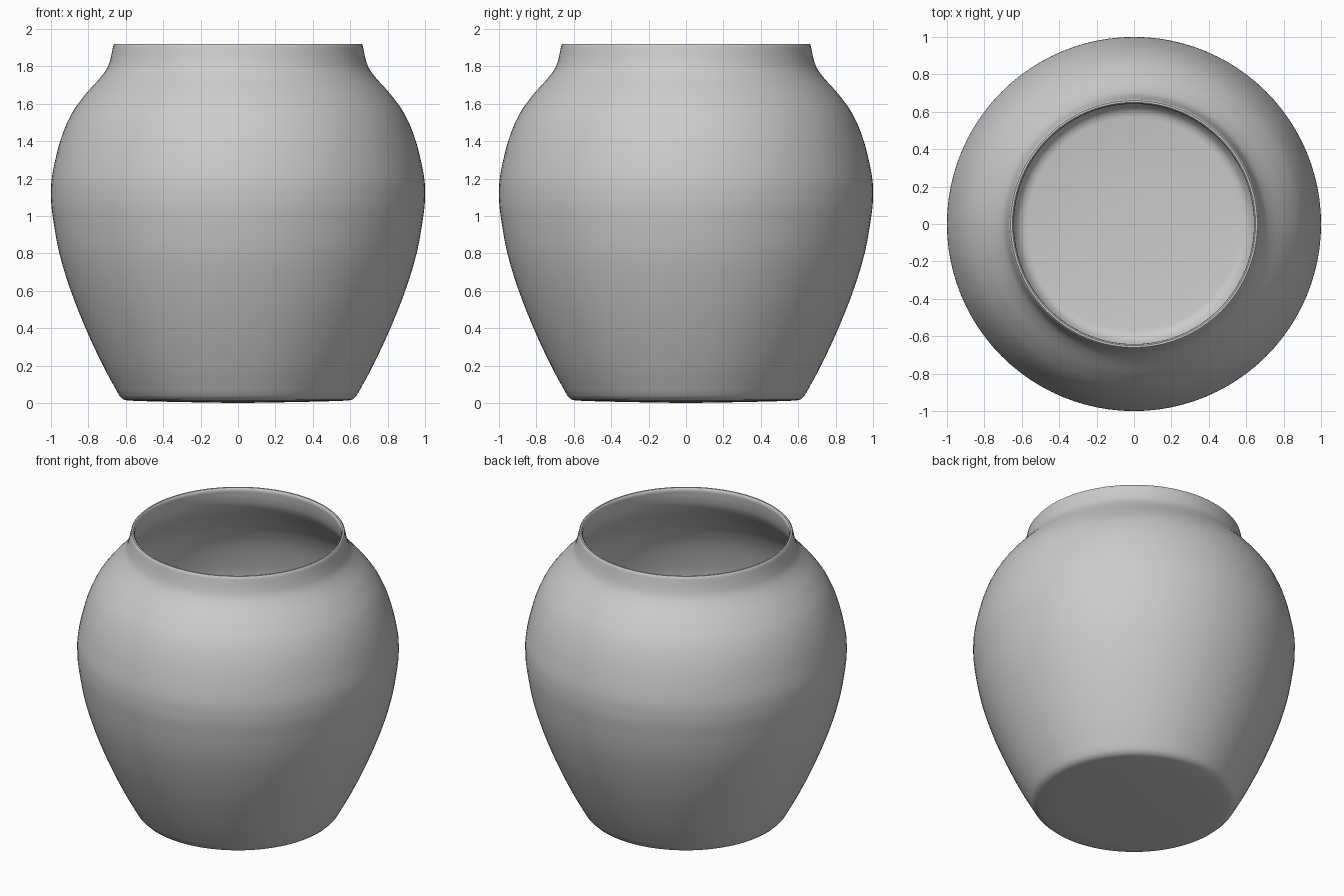
import bpy, bmesh, math
from mathutils import Vector

if "Cube" in bpy.data.objects:
    bpy.data.objects.remove(bpy.data.objects["Cube"])

SEGMENTS = 96


def smooth_path(points, steps=5):
    """Catmull-Rom curve through (radius, height) points."""
    pts = [Vector(p) for p in points]
    pts = [2 * pts[0] - pts[1]] + pts + [2 * pts[-1] - pts[-2]]
    path = []
    for a, b, c, d in zip(pts, pts[1:], pts[2:], pts[3:]):
        for i in range(steps):
            t = i / steps
            path.append(0.5 * (2 * b + (c - a) * t + (2 * a - 5 * b + 4 * c - d) * t ** 2
                               + (3 * b - a - 3 * c + d) * t ** 3))
    return path + [pts[-2]]


def lathe(name, profile):
    bm = bmesh.new()
    verts = [bm.verts.new((r, 0, z)) for r, z in profile]
    edges = [bm.edges.new(pair) for pair in zip(verts, verts[1:])]
    bmesh.ops.spin(bm, geom=verts + edges, cent=(0, 0, 0), axis=(0, 0, 1),
                   angle=math.tau, steps=SEGMENTS)
    bmesh.ops.remove_doubles(bm, verts=bm.verts, dist=0.0001)
    bmesh.ops.recalc_face_normals(bm, faces=bm.faces)
    mesh = bpy.data.meshes.new(name)
    bm.to_mesh(mesh)
    bm.free()
    obj = bpy.data.objects.new(name, mesh)
    bpy.context.collection.objects.link(obj)
    bpy.context.view_layer.objects.active = obj
    obj.select_set(True)
    bpy.ops.object.shade_smooth_by_angle(angle=math.radians(40))
    return obj


# Outer wall from foot to neck
outer = smooth_path([(0.635, 0.04), (0.722, 0.2), (0.815, 0.4), (0.894, 0.6), (0.955, 0.8),
                     (0.991, 1.0), (1.0, 1.11), (0.993, 1.22), (0.951, 1.4), (0.893, 1.54),
                     (0.82, 1.645), (0.74, 1.735), (0.70, 1.79), (0.682, 1.84), (0.669, 1.9)])
# Slightly dished underside and rounded foot
base = [(0, 0), (0.2, 0.003), (0.45, 0.008), (0.59, 0.013), (0.615, 0.02)]
# Rounded lip
rim = [(0.666, 1.914), (0.66, 1.92), (0.65, 1.92), (0.644, 1.914)]
# Thin inner wall and floor
inner = smooth_path([(0.642, 1.9), (0.652, 1.84), (0.672, 1.782), (0.716, 1.716), (0.798, 1.624),
                     (0.87, 1.523), (0.927, 1.39), (0.968, 1.217), (0.975, 1.11), (0.966, 1.003),
                     (0.93, 0.806), (0.87, 0.608), (0.792, 0.41), (0.7, 0.21), (0.622, 0.065)])
floor = [(0.60, 0.046), (0.57, 0.04), (0.2, 0.03), (0, 0.028)]

lathe("pot", base + outer + rim + inner + floor)
